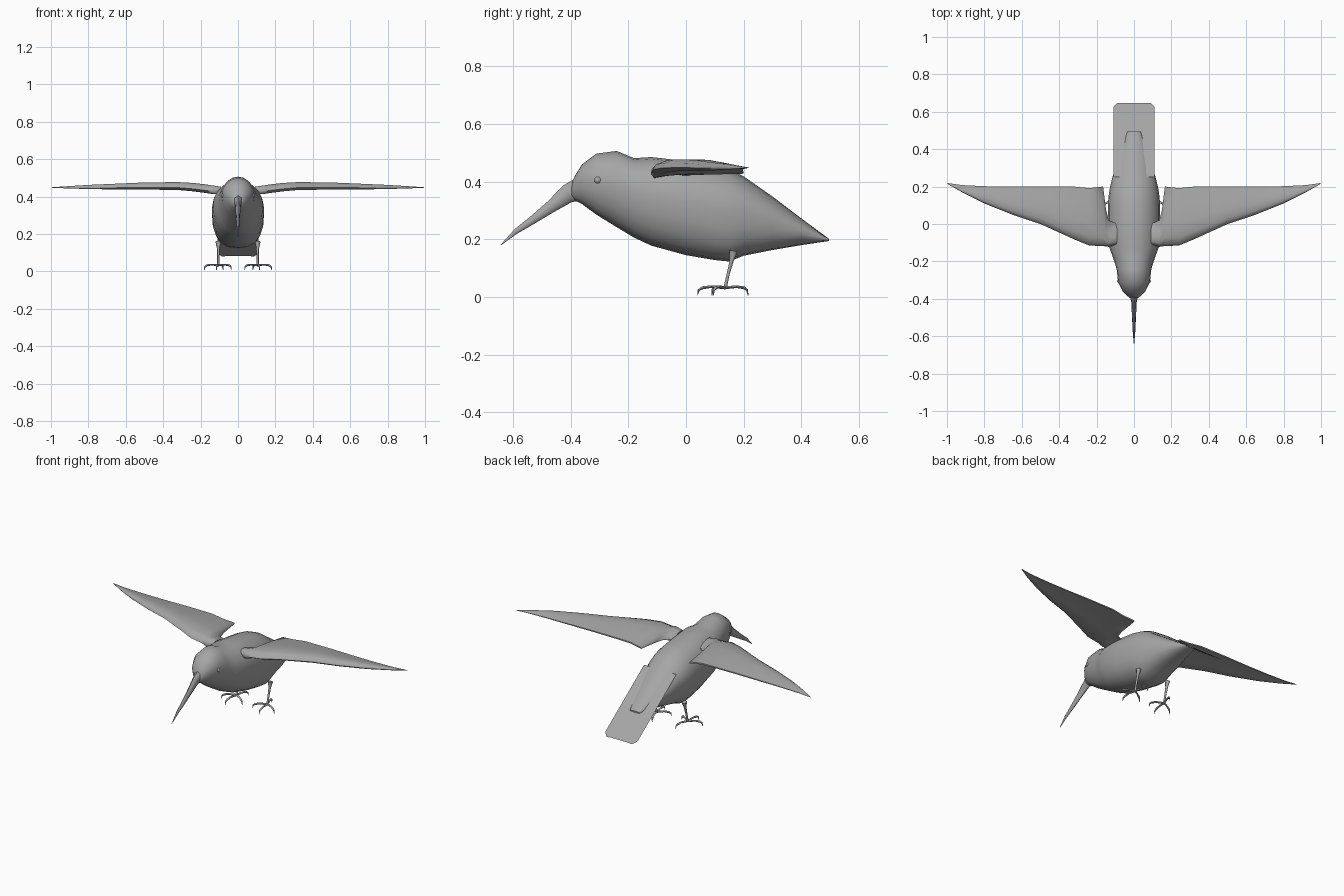
import bpy, bmesh, math
from mathutils import Vector

cube = bpy.data.objects.get("Cube")
if cube:
    bpy.data.objects.remove(cube)

GREY = (0.38, 0.38, 0.38, 1)
mat = bpy.data.materials.new("plumage grey")
mat.use_nodes = True
mat.diffuse_color = GREY
bsdf = mat.node_tree.nodes["Principled BSDF"]
bsdf.inputs["Base Color"].default_value = GREY
bsdf.inputs["Roughness"].default_value = 0.7


def finish(name, bm, angle=50):
    bmesh.ops.recalc_face_normals(bm, faces=bm.faces)
    mesh = bpy.data.meshes.new(name)
    bm.to_mesh(mesh)
    bm.free()
    mesh.materials.append(mat)
    obj = bpy.data.objects.new(name, mesh)
    bpy.context.collection.objects.link(obj)
    bpy.ops.object.select_all(action='DESELECT')
    obj.select_set(True)
    bpy.context.view_layer.objects.active = obj
    bpy.ops.object.shade_smooth_by_angle(angle=math.radians(angle))
    return obj


def loft(name, rings, angle=50):
    """Skin a list of closed rings and cap both ends."""
    bm = bmesh.new()
    loops = [[bm.verts.new(p) for p in ring] for ring in rings]
    n = len(loops[0])
    for a, b in zip(loops, loops[1:]):
        for i in range(n):
            j = (i + 1) % n
            bm.faces.new((a[i], a[j], b[j], b[i]))
    bm.faces.new(loops[0])
    bm.faces.new(loops[-1])
    return finish(name, bm, angle)


def power(v, e):
    return math.copysign(abs(v) ** e, v)


def body_ring(y, top, bottom, width, square, n=20):
    """Rounded cross-section, widest a little above the middle."""
    mid = bottom + (top - bottom) * 0.57
    pts = []
    for i in range(n):
        a = 2 * math.pi * i / n
        c, s = math.cos(a), math.sin(a)
        e = square if s < 0 else 1
        h = top - mid if s > 0 else mid - bottom
        pts.append((width * power(c, e), y, mid + h * power(s, e)))
    return pts


# Body and head: y, top, bottom, half width, squareness of the belly
body = [
    (-0.40, 0.385, 0.345, 0.015, 1), (-0.385, 0.42, 0.335, 0.036, 1),
    (-0.36, 0.46, 0.322, 0.06, 1), (-0.31, 0.497, 0.285, 0.085, 1),
    (-0.24, 0.506, 0.242, 0.093, 1), (-0.18, 0.481, 0.206, 0.112, 0.95),
    (-0.12, 0.485, 0.178, 0.134, 0.9), (0, 0.471, 0.145, 0.14, 0.85),
    (0.1, 0.456, 0.128, 0.14, 0.8), (0.15, 0.442, 0.123, 0.136, 0.78),
    (0.2, 0.418, 0.143, 0.128, 0.78), (0.3, 0.348, 0.163, 0.102, 0.8),
    (0.4, 0.272, 0.18, 0.068, 0.9), (0.495, 0.202, 0.194, 0.035, 1)]
loft("body", [body_ring(*s) for s in body])

# Beak: y, z, half width, half height
beak = [(-0.37, 0.372, 0.03, 0.036), (-0.41, 0.358, 0.015, 0.029),
        (-0.47, 0.312, 0.012, 0.019), (-0.53, 0.268, 0.009, 0.013),
        (-0.59, 0.227, 0.006, 0.008), (-0.642, 0.18, 0.001, 0.001)]
loft("beak", [[(w * math.cos(k * math.pi / 4), y - 0.5 * h * math.sin(k * math.pi / 4),
                z + h * math.sin(k * math.pi / 4)) for k in range(8)]
              for y, z, w, h in beak])

# Wings: x, leading edge y, trailing edge y, middle z, thickness
wing = [(0.09, -0.11, 0.0, 0.432, 0.04), (0.135, -0.122, 0.02, 0.436, 0.046),
        (0.15, -0.12, 0.08, 0.438, 0.046), (0.165, -0.118, 0.2, 0.441, 0.046),
        (0.24, -0.115, 0.192, 0.45, 0.045), (0.32, -0.082, 0.2, 0.456, 0.042),
        (0.5, 0.0, 0.2, 0.456, 0.038), (0.65, 0.05, 0.2, 0.453, 0.031),
        (0.8, 0.11, 0.202, 0.451, 0.022), (0.92, 0.17, 0.208, 0.449, 0.011),
        (0.998, 0.215, 0.219, 0.448, 0.002)]
# Chord fraction and height of the blunt-nosed wing section
section = [(0, -0.2), (0.03, 0.2), (0.15, 0.5), (0.4, 0.5), (0.7, 0.2),
           (1, -0.12), (1, -0.3), (0.7, -0.25), (0.35, -0.35), (0.08, -0.5)]


def wing_ring(side, x, lead, trail, z, t):
    return [(side * x, lead + (trail - lead) * f, z + t * h) for f, h in section]


for side, label in ((1, "left"), (-1, "right")):
    loft(label + "_wing", [wing_ring(side, *s) for s in wing], 60)


# Tail: thin flat feathers sloping down in line with the back
def feather(name, x0, x1, y_end, corner, drop):
    bm = bmesh.new()
    cut0, cut1 = corner
    outline = [(x0, 0.25), (x1, 0.25), (x1, y_end - cut1), (x1 - cut1, y_end),
               (x0 + cut0, y_end), (x0, y_end - cut0)]
    pts = []
    for x, y in outline:
        p = Vector((x, y, 0.365 - 0.71 * (y - 0.25) - drop))
        if not pts or (p - pts[-1]).length > 1e-4:
            pts.append(p)
    if (pts[0] - pts[-1]).length < 1e-4:
        pts.pop()
    bm.faces.new([bm.verts.new(p) for p in pts])
    obj = finish(name, bm)
    if obj.data.polygons[0].normal.z < 0:
        obj.data.flip_normals()


feather("tail_centre", -0.08, 0.08, 0.648, (0, 0), 0)
feather("tail_left", 0.07, 0.11, 0.648, (0, 0.022), 0.002)
feather("tail_right", -0.11, -0.07, 0.648, (0.022, 0), 0.002)


# Legs, toes and eyes
def tube(name, path):
    """Round tapering limb through points given with a radius."""
    rings = []
    pts = [Vector(p[:3]) for p in path]
    for i, p in enumerate(pts):
        d = (pts[min(i + 1, len(pts) - 1)] - pts[max(i - 1, 0)]).normalized()
        q = d.to_track_quat('Z', 'Y')
        r = path[i][3]
        rings.append([p + q @ Vector((r * math.cos(k * math.pi / 3),
                                      r * math.sin(k * math.pi / 3), 0)) for k in range(6)])
    loft(name, rings, 60)


toes = {"inner_toe": (-0.07, -0.045), "middle_toe": (0.01, -0.095),
        "outer_toe": (0.075, -0.04), "hind_toe": (-0.025, 0.08)}
for side, label in ((1, "left"), (-1, "right")):
    hip_x = side * 0.105
    tube(label + "_leg", [(hip_x, 0.165, 0.16, 0.016), (hip_x, 0.158, 0.125, 0.008),
                          (hip_x, 0.145, 0.075, 0.006), (hip_x, 0.135, 0.03, 0.007)])
    for name, (dx, dy) in toes.items():
        reach = ((0, 0.032, 0.006), (0.5, 0.036, 0.005), (0.82, 0.032, 0.006),
                 (0.96, 0.024, 0.004), (1, 0.006, 0.001))
        tube(label + "_" + name, [(hip_x + side * dx * f, 0.135 + dy * f, z, r)
                                  for f, z, r in reach])
    bm = bmesh.new()
    bmesh.ops.create_uvsphere(bm, u_segments=12, v_segments=8, radius=0.014)
    bmesh.ops.translate(bm, verts=bm.verts, vec=(side * 0.076, -0.305, 0.405))
    finish(label + "_eye", bm)
